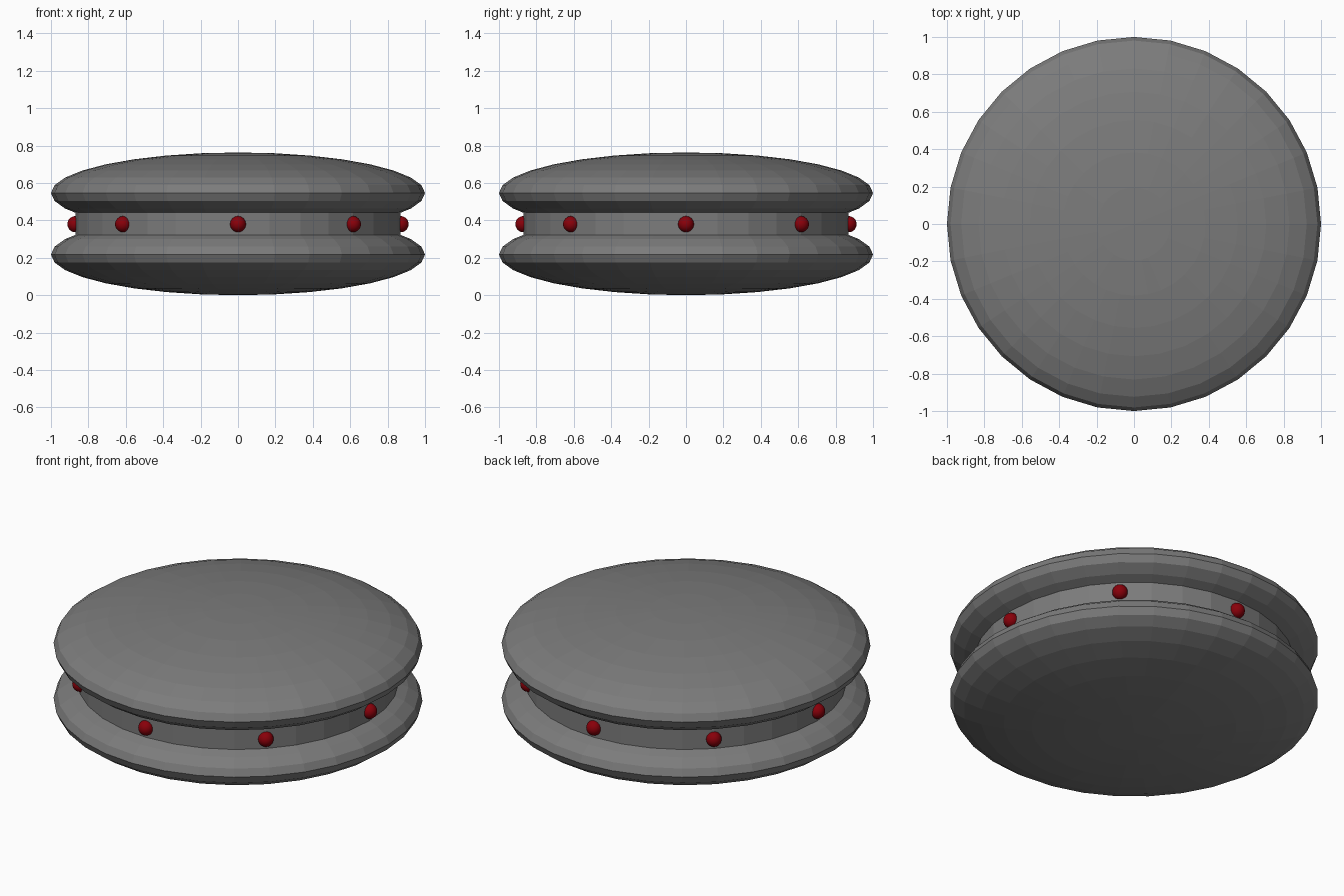
import bpy
from math import cos, sin, pi

if "Cube" in bpy.data.objects:
    bpy.data.objects.remove(bpy.data.objects["Cube"])

H = 0.217            # half height of each shell
Z_LOW, Z_HIGH = H, 0.546
Z_MID = (Z_LOW + Z_HIGH) / 2


def material(name, color):
    mat = bpy.data.materials.new(name)
    mat.diffuse_color = color
    mat.use_nodes = True
    mat.node_tree.nodes["Principled BSDF"].inputs["Base Color"].default_value = mat.diffuse_color
    return mat


red = material("red", (0.25, 0.0, 0.003, 1))
grey = material("dark_grey", (0.2, 0.2, 0.2, 1))


def ellipsoid(name, loc, scale, mat, rot=0.0):
    bpy.ops.mesh.primitive_uv_sphere_add(segments=32, ring_count=16, radius=1,
                                         location=loc, rotation=(0, 0, rot))
    ob = bpy.context.object
    ob.name = name
    ob.scale = scale
    ob.data.materials.append(mat)


# Two flattened shells
ellipsoid("lower_shell", (0, 0, Z_LOW), (1, 1, H), grey)
ellipsoid("upper_shell", (0, 0, Z_HIGH), (1, 1, H), grey)

# Central drum joining the shells
bpy.ops.mesh.primitive_cylinder_add(vertices=32, radius=0.87, depth=0.26,
                                    location=(0, 0, Z_MID))
bpy.context.object.name = "centre_drum"
bpy.context.object.data.materials.append(grey)

# Ring of red lights set into the drum
for i in range(8):
    a = i * pi / 4
    ellipsoid(f"light_{i + 1}", (0.87 * cos(a), 0.87 * sin(a), Z_MID - 0.002),
              (0.042, 0.042, 0.043), red, a)
    bpy.ops.object.shade_smooth()
